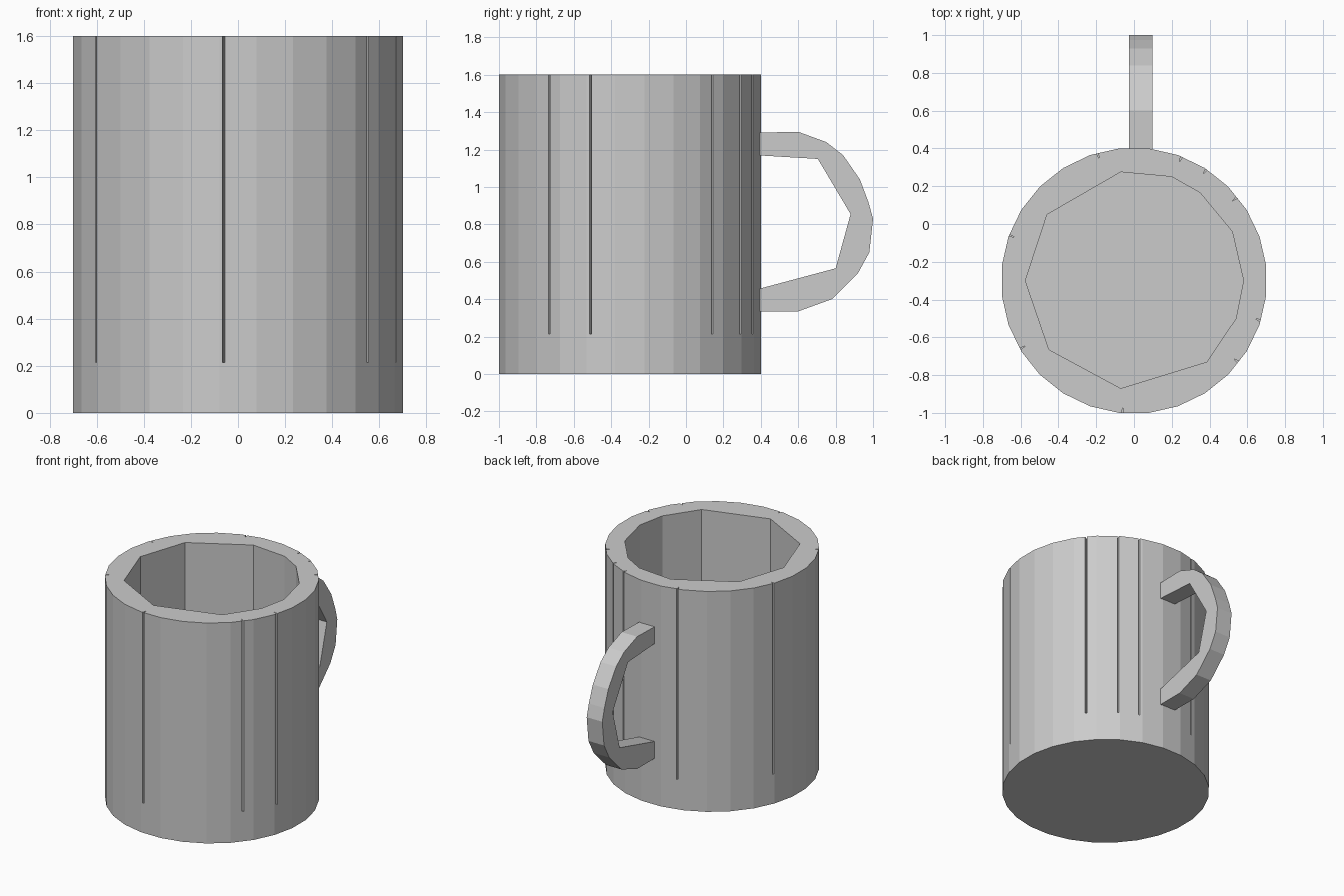
import bpy
import bmesh
from math import cos, radians, pi

cube = bpy.data.objects.get("Cube")
if cube:
    bpy.data.objects.remove(cube, do_unlink=True)

GREY = 0.6
SIDES = 28
APOTHEM = 0.7
CENTRE_Y = -0.3
FLOOR_Z = 0.215
RIM_Z = 1.6

grey = bpy.data.materials.new("plain grey")
grey.use_nodes = True
grey.diffuse_color = (GREY, GREY, GREY, 1)
for node in grey.node_tree.nodes:
    if node.type == 'BSDF_PRINCIPLED':
        node.inputs["Base Color"].default_value = grey.diffuse_color


def extrude_outline(name, outlines, thickness, location, rotation=(0, 0, 0)):
    """Solid from closed 2D outlines; an inner outline becomes a hole."""
    curve = bpy.data.curves.new(name + "_outline", 'CURVE')
    curve.dimensions = '2D'
    curve.fill_mode = 'BOTH'
    curve.extrude = thickness / 2
    for outline in outlines:
        spline = curve.splines.new('POLY')
        spline.points.add(len(outline) - 1)
        for point, (u, v) in zip(spline.points, outline):
            point.co = (u, v, 0, 1)
        spline.use_cyclic_u = True
    helper = bpy.data.objects.new(name + "_helper", curve)
    bpy.context.scene.collection.objects.link(helper)
    bpy.context.view_layer.update()
    graph = bpy.context.evaluated_depsgraph_get()
    mesh = bpy.data.meshes.new_from_object(helper.evaluated_get(graph))
    bpy.data.objects.remove(helper, do_unlink=True)

    # Weld the caps to the sides and keep the facets flat
    bm = bmesh.new()
    bm.from_mesh(mesh)
    bmesh.ops.remove_doubles(bm, verts=bm.verts, dist=0.0001)
    bmesh.ops.recalc_face_normals(bm, faces=bm.faces)
    for face in bm.faces:
        face.smooth = False
        face.material_index = 0
    bm.to_mesh(mesh)
    bm.free()
    mesh.materials.clear()
    mesh.materials.append(grey)
    mesh.name = name
    part = bpy.data.objects.new(name, mesh)
    part.location = location
    part.rotation_euler = rotation
    bpy.context.scene.collection.objects.link(part)
    return part


def rim_point(degrees, inset=0.0):
    """Point on the faceted outer wall, pushed inwards by inset."""
    step = 360 / SIDES
    off_centre = (degrees + step / 2) % step - step / 2
    radius = APOTHEM / cos(radians(off_centre)) - inset
    return (radius * cos(radians(degrees)),
            CENTRE_Y + radius * cos(radians(degrees - 90)))


# Solid bottom of the mug
corners = [(i + 0.5) * 360 / SIDES for i in range(SIDES)]
extrude_outline("base", [[rim_point(a) for a in corners]],
                FLOOR_Z, (0, 0, FLOOR_Z / 2))

# Wall with thin vertical seams outside and an uneven faceted hollow
seams = [39, 57, 69, 106, 160, 211, 265, 322, 342.5]
marks = [(a, 0.0) for a in corners]
for seam in seams:
    marks += [(seam - 0.45, 0.0), (seam, 0.03), (seam + 0.45, 0.0)]
outer = [rim_point(a, inset) for a, inset in sorted(marks)]
hollow = [(-0.07, 0.275), (0.2, 0.25), (0.35, 0.165), (0.52, -0.04),
          (0.58, -0.3), (0.54, -0.5), (0.385, -0.73), (-0.07, -0.87),
          (-0.45, -0.665), (-0.575, -0.3), (-0.46, 0.05)]
extrude_outline("wall", [outer, hollow], RIM_Z - FLOOR_Z,
                (0, 0, (RIM_Z + FLOOR_Z) / 2))

# Handle, drawn in side profile and rooted in the wall
handle = [(0.37, 1.29), (0.6, 1.295), (0.75, 1.24), (0.84, 1.17),
          (0.93, 1.04), (0.975, 0.92), (1.0, 0.83), (0.98, 0.65),
          (0.92, 0.54), (0.78, 0.4), (0.6, 0.335), (0.37, 0.335),
          (0.37, 0.45), (0.8, 0.565), (0.88, 0.855), (0.705, 1.15),
          (0.37, 1.17)]
extrude_outline("handle", [handle], 0.125, (0.035, 0, 0),
                (pi / 2, 0, pi / 2))
